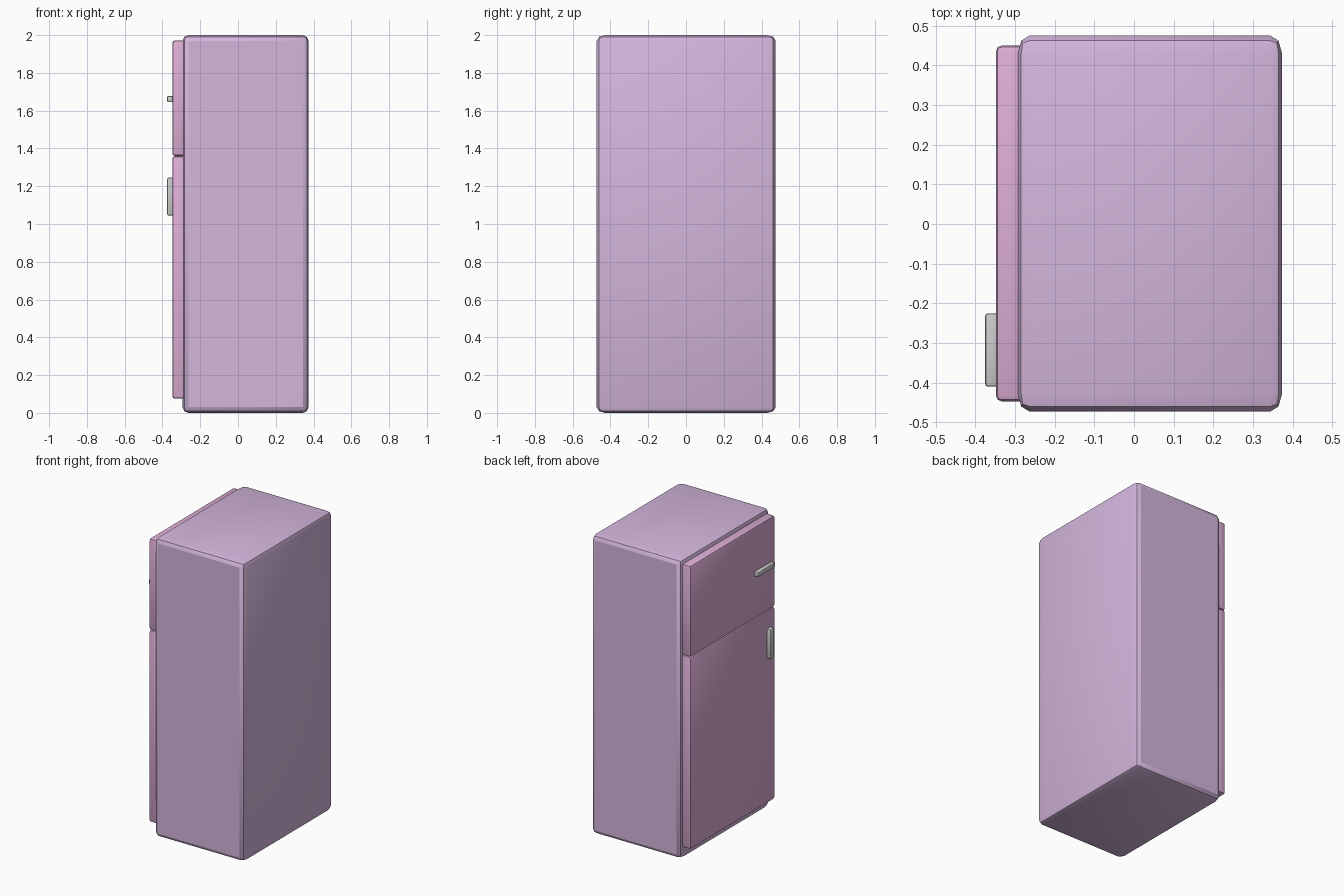
import bpy
import bmesh
from mathutils import Vector

if "Cube" in bpy.data.objects:
    bpy.data.objects.remove(bpy.data.objects["Cube"])


def material(name, color):
    m = bpy.data.materials.new(name)
    m.diffuse_color = (*color, 1)
    m.use_nodes = True
    m.node_tree.nodes["Principled BSDF"].inputs["Base Color"].default_value = m.diffuse_color
    return m


def rounded_box(name, lo, hi, bevel, segments, mat=None, stretch=(1, 1, 1)):
    """Box between two corners, all edges bevelled; stretch widens the bevel per axis."""
    lo, hi, s = Vector(lo), Vector(hi), Vector(stretch)
    size, mid = hi - lo, (hi + lo) / 2
    bm = bmesh.new()
    bmesh.ops.create_cube(bm, size=1)
    bmesh.ops.scale(bm, vec=[size[i] / s[i] for i in range(3)], verts=bm.verts)
    bmesh.ops.bevel(bm, geom=bm.edges[:], offset=bevel, offset_type='OFFSET',
                    segments=segments, profile=0.5, affect='EDGES')
    bmesh.ops.scale(bm, vec=s, verts=bm.verts)
    bmesh.ops.translate(bm, vec=mid, verts=bm.verts)
    bmesh.ops.recalc_face_normals(bm, faces=bm.faces[:])
    mesh = bpy.data.meshes.new(name)
    bm.to_mesh(mesh)
    bm.free()
    obj = bpy.data.objects.new(name, mesh)
    bpy.context.collection.objects.link(obj)
    if mat:
        mesh.materials.append(mat)
    bpy.ops.object.select_all(action='DESELECT')
    obj.select_set(True)
    bpy.context.view_layer.objects.active = obj
    bpy.ops.object.shade_smooth_by_angle()
    return obj


lilac = material("lilac", (0.66, 0.47, 0.72))
pink = material("pink", (0.72, 0.42, 0.67))

# Cabinet
rounded_box("cabinet", (-0.293, -0.473, 0), (0.373, 0.475, 2), 0.03, 2, lilac, (1, 1.5, 1))

# Freezer door above, fridge door below
for name, z0, z1 in (("freezer_door", 1.36, 1.972), ("fridge_door", 0.075, 1.36)):
    rounded_box(name, (-0.348, -0.447, z0), (-0.27, 0.45, z1), 0.015, 2, pink)

# Handles: horizontal on the freezer, vertical on the fridge
rounded_box("freezer_handle", (-0.375, -0.41, 1.645), (-0.342, -0.225, 1.678), 0.007, 2)
rounded_box("fridge_handle", (-0.375, -0.402, 1.045), (-0.342, -0.36, 1.245), 0.008, 2)
